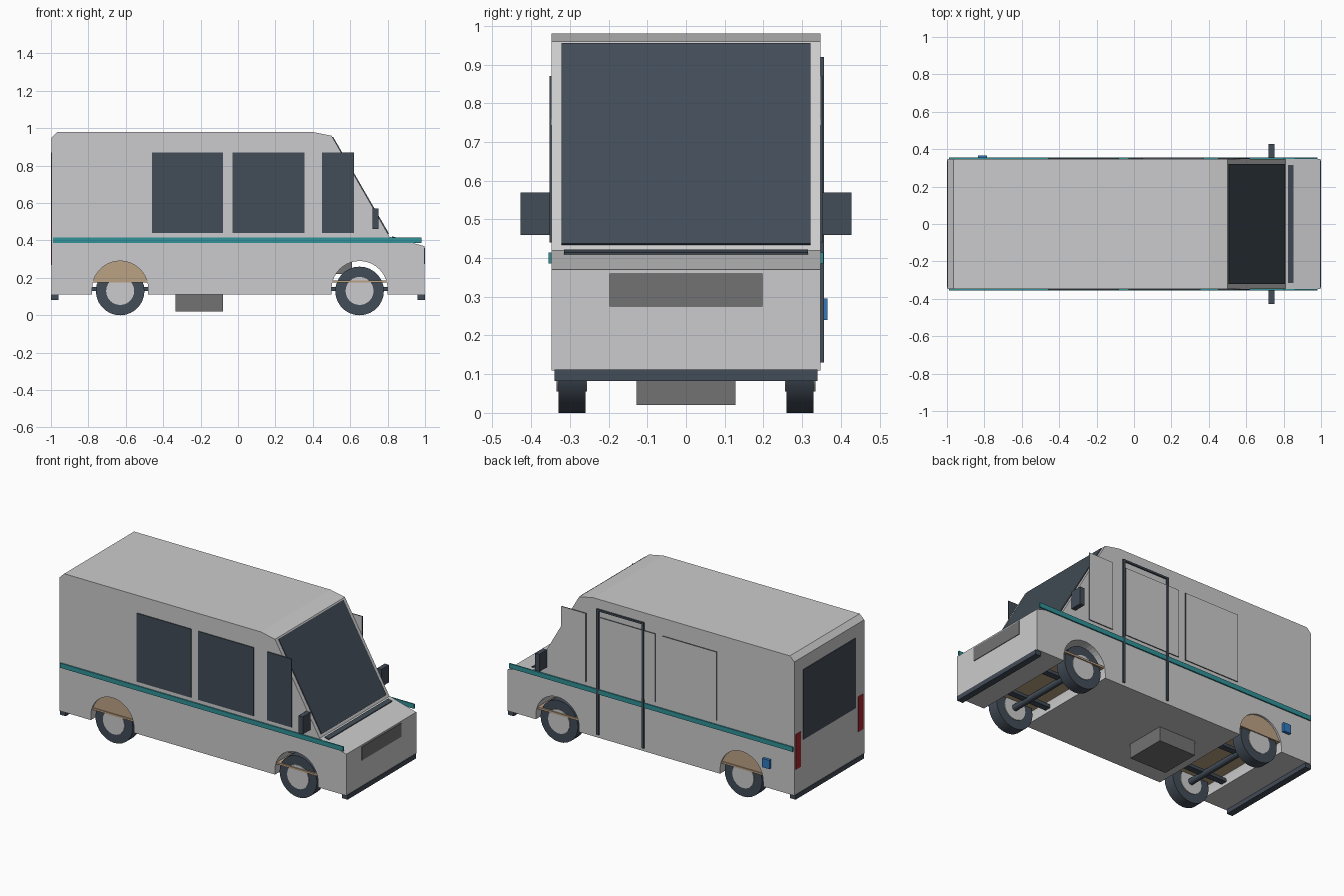
import bpy, bmesh, math

if "Cube" in bpy.data.objects:
    bpy.data.objects.remove(bpy.data.objects["Cube"])


def material(name, rgb):
    m = bpy.data.materials.new(name)
    m.use_nodes = True
    m.diffuse_color = (*rgb, 1)
    m.node_tree.nodes["Principled BSDF"].inputs["Base Color"].default_value = (*rgb, 1)
    return m


PAINT = material("light grey paint", (0.60, 0.60, 0.61))
DARK = material("dark slate", (0.055, 0.072, 0.095))
GREY = material("mid grey", (0.17, 0.17, 0.17))
TEAL = material("teal", (0.03, 0.29, 0.32))
TAN = material("tan lining", (0.50, 0.36, 0.23))
RED = material("red lamp", (0.40, 0.02, 0.025))
BLUE = material("blue", (0.03, 0.19, 0.52))


def finish(name, bm, *mats):
    bmesh.ops.recalc_face_normals(bm, faces=bm.faces)
    mesh = bpy.data.meshes.new(name)
    bm.to_mesh(mesh)
    bm.free()
    for m in mats:
        mesh.materials.append(m)
    ob = bpy.data.objects.new(name, mesh)
    bpy.context.collection.objects.link(ob)
    return ob


def prism(name, profile, y0, y1, mat):
    """Side profile in x, z extruded across y."""
    bm = bmesh.new()
    base = bm.faces.new([bm.verts.new((x, y0, z)) for x, z in profile])
    new = bmesh.ops.extrude_face_region(bm, geom=[base])["geom"]
    moved = [v for v in new if isinstance(v, bmesh.types.BMVert)]
    bmesh.ops.translate(bm, verts=moved, vec=(0, y1 - y0, 0))
    return finish(name, bm, mat)


def box(name, x, y, z, mat):
    """Box from (low, high) ranges."""
    corners = [(x[0], z[0]), (x[1], z[0]), (x[1], z[1]), (x[0], z[1])]
    return prism(name, corners, y[0], y[1], mat)


def cylinder(name, x, y, z, radius, width, sides, mat):
    bpy.ops.mesh.primitive_cylinder_add(vertices=sides, radius=radius, depth=width,
                                        location=(x, y, z), rotation=(math.pi / 2, 0, 0))
    ob = bpy.context.object
    ob.name = name
    ob.data.materials.append(mat)
    bpy.ops.object.shade_smooth_by_angle(angle=math.radians(30))


SIDE, FLOOR, END = 0.347, 0.11, 0.996
REAR_X, FRONT_X, AXLE_Z = -0.63, 0.65, 0.13


def arch(cx, radius=0.15, cz=0.14, steps=20):
    """Wheel arch outline, from front to rear."""
    pts = [(cx + radius * math.cos(math.pi * i / steps),
            cz + radius * math.sin(math.pi * i / steps)) for i in range(steps + 1)]
    return [(cx + radius, FLOOR)] + pts + [(cx - radius, FLOOR)]


# Body shell
outline = [(-END, FLOOR), (-END, 0.95), (-0.965, 0.98), (0.40, 0.98), (0.50, 0.96),
           (0.81, 0.42), (END, 0.37), (END, FLOOR)]
prism("body", outline + arch(FRONT_X) + arch(REAR_X), -SIDE, SIDE, PAINT)

# Windscreen and vent strip
prism("windscreen", [(0.50, 0.945), (0.508, 0.955), (0.807, 0.437), (0.795, 0.43)],
      -0.322, 0.322, DARK)
prism("bonnet_vent", [(0.822, 0.412), (0.824, 0.422), (0.852, 0.415), (0.85, 0.405)],
      -0.315, 0.315, DARK)

# Side windows: dark on one side, painted panels with dark rims on the other
for i, span in enumerate([(-0.46, -0.08), (-0.03, 0.355), (0.45, 0.62)]):
    box(f"right_window_{i + 1}", span, (-SIDE - 0.006, -SIDE), (0.44, 0.87), DARK)
    panel = box(f"left_window_panel_{i + 1}", span, (SIDE, SIDE + 0.006), (0.44, 0.87), DARK)
    panel.data.materials.append(PAINT)
    for face in panel.data.polygons:
        face.material_index = int(abs(face.normal.y) > 0.9)

# Side door frame
door_y = (SIDE, SIDE + 0.009)
box("door_rear_edge", (0.045, 0.06), door_y, (0.13, 0.92), DARK)
box("door_front_edge", (0.36, 0.375), door_y, (0.13, 0.92), DARK)
box("door_top_edge", (0.06, 0.36), door_y, (0.908, 0.92), DARK)

# Fittings on both sides
for side, s in (("left", 1), ("right", -1)):
    def span(a, b):
        return tuple(sorted((s * a, s * b)))
    box(f"{side}_stripe", (-0.99, 0.98), span(SIDE, SIDE + 0.008), (0.386, 0.415), TEAL)
    box(f"{side}_mirror", (0.72, 0.75), span(SIDE + 0.005, 0.428), (0.46, 0.57), DARK)
    box(f"{side}_tail_lamp", (-1, -END), span(0.285, 0.335), (0.27, 0.49), RED)
    box(f"{side}_chassis_rail", (-0.95, 0.92), span(0.13, 0.17), (0.13, 0.15), DARK)
    for end, x in (("rear", REAR_X), ("front", FRONT_X)):
        cylinder(f"{side}_{end}_tyre", x, s * 0.295, AXLE_Z, 0.13, 0.07, 28, DARK)
        cylinder(f"{side}_{end}_hub", x, s * 0.295, AXLE_Z, 0.075, 0.078, 24, PAINT)

# Front and rear details
box("grille", (END, 1), (-0.197, 0.197), (0.275, 0.36), GREY)
box("rear_window", (-1, -END), (-0.26, 0.26), (0.43, 0.87), DARK)
box("front_bumper", (0.96, 1), (-0.34, 0.34), (0.083, 0.112), DARK)
box("rear_bumper", (-1, -0.96), (-0.34, 0.34), (0.083, 0.112), DARK)
box("fuel_flap", (-0.835, -0.785), (SIDE, 0.365), (0.24, 0.295), BLUE)

# Underside
box("tank", (-0.335, -0.08), (-0.128, 0.128), (0.02, 0.111), GREY)
for end, x in (("rear", REAR_X), ("front", FRONT_X)):
    cylinder(f"{end}_axle", x, 0, AXLE_Z, 0.02, 0.56, 12, DARK)
    box(f"{end}_well_floor", (x - 0.15, x + 0.15), (-0.34, 0.34), (0.174, 0.186), TAN)
box("rear_well_lining", (REAR_X - 0.155, REAR_X + 0.155), (-0.335, 0.335), (0.186, 0.30), TAN)
box("front_step", (0.48, 0.61), (-0.25, 0.25), (0.22, 0.30), GREY)
